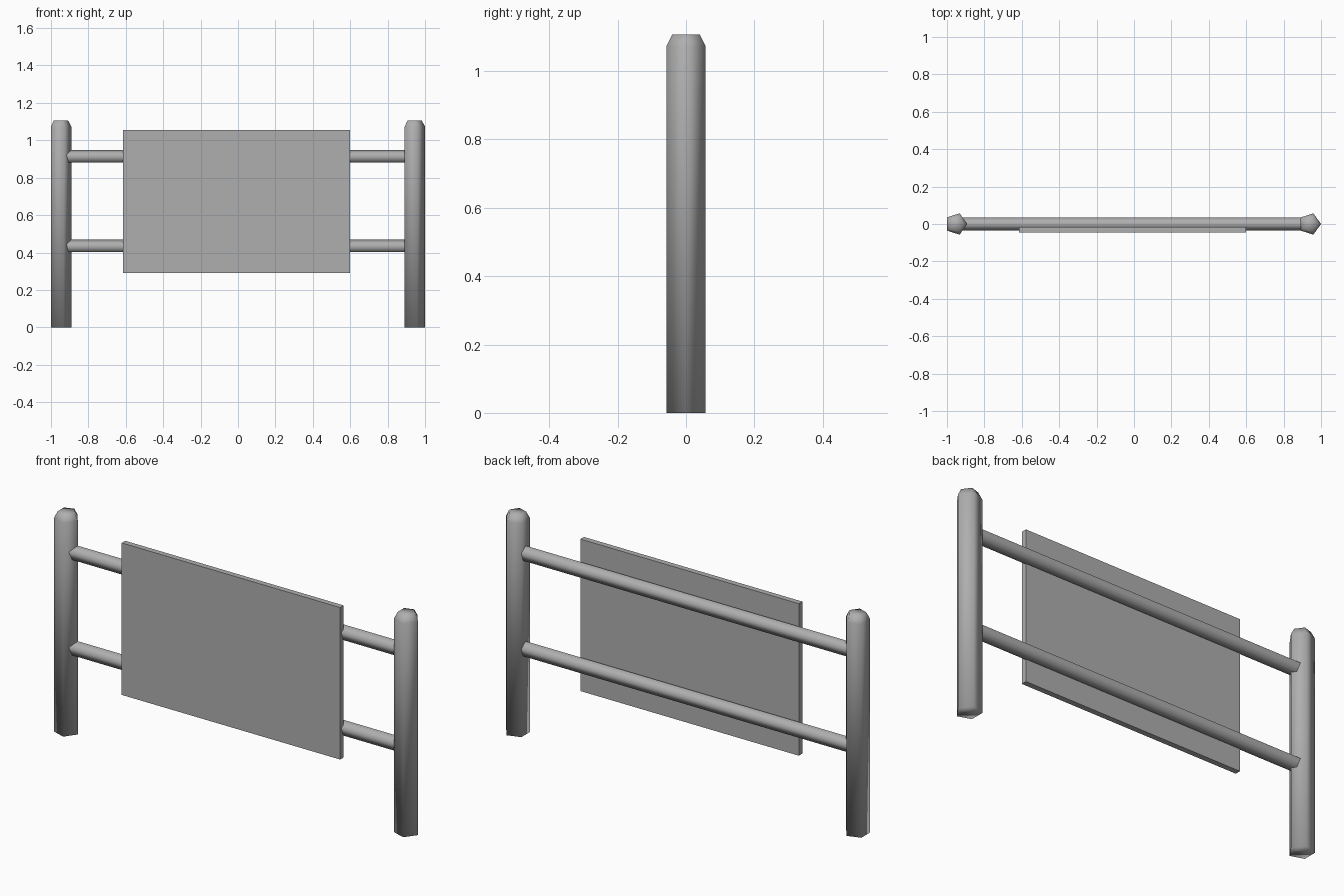
import bpy, bmesh, math
from mathutils import Matrix

if "Cube" in bpy.data.objects:
    bpy.data.objects.remove(bpy.data.objects["Cube"])

# Dark grey shared by all parts
grey = bpy.data.materials.new("dark_grey")
grey.diffuse_color = (0.43, 0.43, 0.43, 1)
grey.use_nodes = True
grey.node_tree.nodes["Principled BSDF"].inputs["Base Color"].default_value = grey.diffuse_color


def finish(name, bm, smooth):
    bmesh.ops.recalc_face_normals(bm, faces=bm.faces)
    me = bpy.data.meshes.new(name)
    bm.to_mesh(me)
    bm.free()
    for p in me.polygons:
        p.use_smooth = smooth
    me.materials.append(grey)
    ob = bpy.data.objects.new(name, me)
    bpy.context.collection.objects.link(ob)
    return ob


def prism(name, sides, rings, matrix, caps=True):
    """Skin regular polygons given as (radius, height) along local z."""
    bm = bmesh.new()
    loops = []
    for r, z in rings:
        loops.append([bm.verts.new((r * math.cos(math.tau * i / sides),
                                    r * math.sin(math.tau * i / sides), z))
                      for i in range(sides)])
    for a, b in zip(loops, loops[1:]):
        for i in range(sides):
            j = (i + 1) % sides
            bm.faces.new((a[i], a[j], b[j], b[i]))
    if caps:
        bm.faces.new(loops[0][::-1])
        bm.faces.new(loops[-1])
    bm.transform(matrix)
    return finish(name, bm, True)


# Five-sided posts with chamfered tops
for side, x in (("left", -0.951), ("right", 0.94)):
    prism(f"{side}_post", 5, [(0.06, 0), (0.06, 1.073), (0.042, 1.107)],
          Matrix.Translation((x, 0, 0)))

# Five-sided rails between the posts, ridge on top and flat underneath
turn = Matrix.Rotation(math.pi / 2, 4, 'Y') @ Matrix.Rotation(math.pi, 4, 'Z')
for label, z in (("lower", 0.432), ("upper", 0.912)):
    prism(f"{label}_rail", 5, [(0.037, -0.93), (0.037, 0.92)],
          Matrix.Translation((0, 0, z)) @ turn, caps=False)

# Flat sign board on the front of the rails
bm = bmesh.new()
bmesh.ops.create_cube(bm, size=1, matrix=Matrix.Translation((-0.008, -0.031, 0.672))
                      @ Matrix.Diagonal((1.215, 0.028, 0.764, 1)))
finish("sign_board", bm, False)
